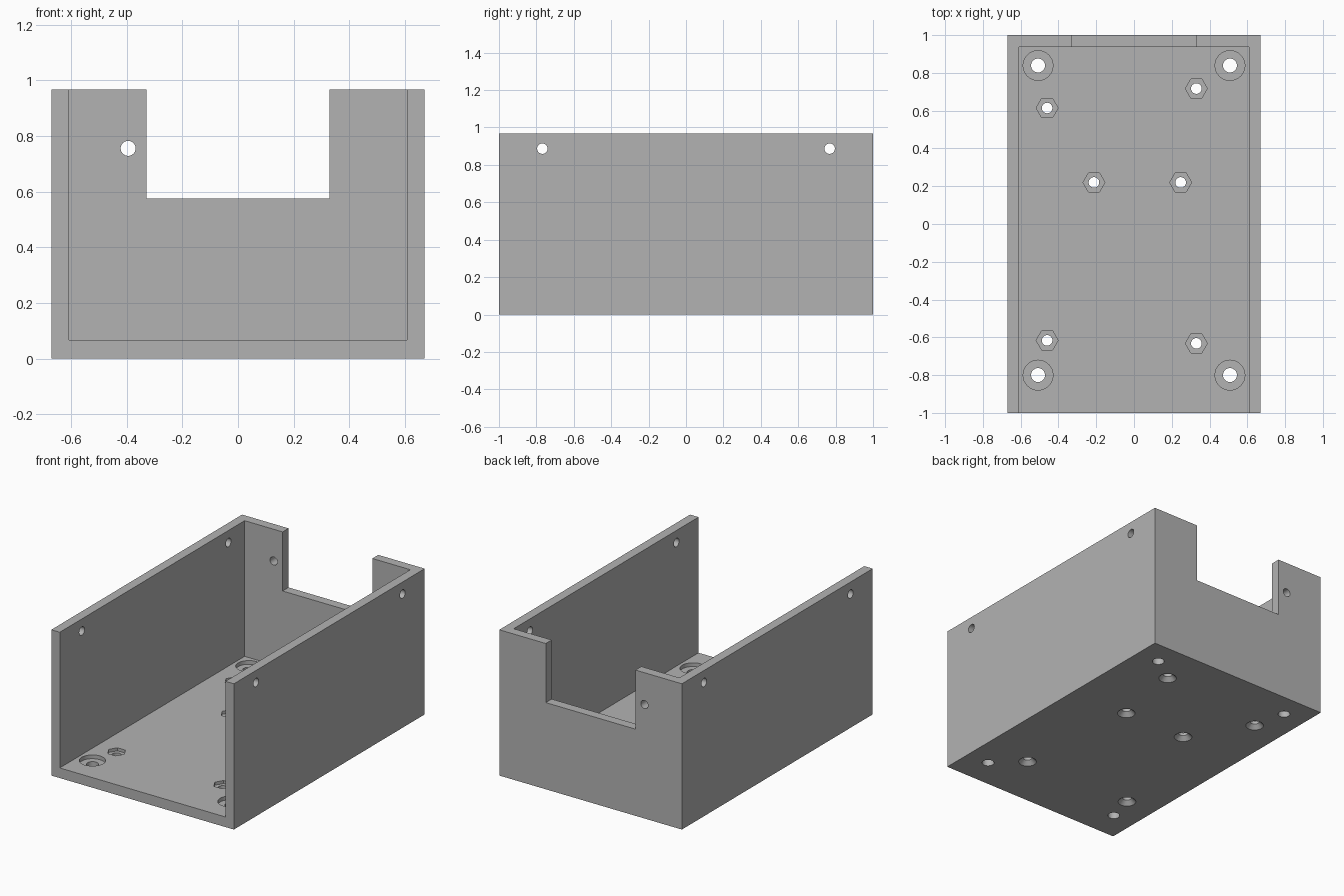
import bpy, math

if "Cube" in bpy.data.objects:
    bpy.data.objects.remove(bpy.data.objects["Cube"])

W, L, H = 0.67, 1.0, 0.967          # half width, half length, height
IN_X, IN_Y, FLOOR = 0.608, 0.938, 0.067

grey = bpy.data.materials.new("light_grey")
grey.diffuse_color = (0.45, 0.45, 0.45, 1)
grey.use_nodes = True
grey.node_tree.nodes["Principled BSDF"].inputs["Base Color"].default_value = grey.diffuse_color


def box(name, x0, x1, y0, y1, z0, z1):
    bpy.ops.mesh.primitive_cube_add(size=1, location=((x0 + x1) / 2, (y0 + y1) / 2, (z0 + z1) / 2))
    ob = bpy.context.object
    ob.name = name
    ob.scale = (x1 - x0, y1 - y0, z1 - z0)
    bpy.ops.object.transform_apply(location=True, rotation=True, scale=True)
    return ob


def cone(x, y, z, r_low, r_high, depth, sides=32, rot=(0, 0, 0)):
    bpy.ops.mesh.primitive_cone_add(vertices=sides, radius1=r_low, radius2=r_high, depth=depth,
                                    location=(x, y, z), rotation=rot)
    bpy.ops.object.transform_apply(location=True, rotation=True, scale=True)
    return bpy.context.object


def cut(target, cutter):
    mod = target.modifiers.new("cut", 'BOOLEAN')
    mod.operation, mod.solver, mod.object = 'DIFFERENCE', 'EXACT', cutter
    bpy.context.view_layer.objects.active = target
    bpy.ops.object.modifier_apply(modifier=mod.name)
    bpy.data.objects.remove(cutter, do_unlink=True)


# Tray: solid block, hollowed through the top and the front
tray = box("enclosure_tray", -W, W, -L, L, 0, H)
cut(tray, box("cavity", -IN_X, IN_X, -L - 0.1, IN_Y, FLOOR, H + 0.1))

# Wide notch in the back wall
cut(tray, box("back_notch", -0.329, 0.329, 0.85, 1.1, 0.575, H + 0.1))

# Cable hole in the back wall
cut(tray, cone(-0.395, 0.97, 0.756, 0.027, 0.027, 0.3, rot=(math.pi / 2, 0, 0)))

# Lid screw holes through both side walls
for y in (-0.768, 0.768):
    cut(tray, cone(0, y, 0.887, 0.028, 0.028, 2, rot=(0, math.pi / 2, 0)))

# Corner mounting holes with round counterbores in the floor
for x in (-0.508, 0.508):
    for y in (-0.80, 0.839):
        cut(tray, cone(x, y, 0.03, 0.037, 0.037, 0.3))
        cut(tray, cone(x, y, FLOOR - 0.025 + 0.05, 0.079, 0.079, 0.1))

# Board screw holes: hexagonal nut pocket above, countersink below
for x, y in ((-0.46, 0.614), (0.33, 0.717), (-0.212, 0.22),
             (0.247, 0.22), (-0.46, -0.616), (0.33, -0.632)):
    cut(tray, cone(x, y, 0.03, 0.028, 0.028, 0.3))
    cut(tray, cone(x, y, FLOOR - 0.02 + 0.05, 0.058, 0.058, 0.1, 6, (0, 0, math.pi / 6)))
    cut(tray, cone(x, y, 0.0085, 0.065, 0.028, 0.037))

# Flat walls with smooth bores
tray.data.materials.clear()
tray.data.materials.append(grey)
for p in tray.data.polygons:
    p.material_index = 0
bpy.ops.object.select_all(action='DESELECT')
tray.select_set(True)
bpy.context.view_layer.objects.active = tray
bpy.ops.object.shade_smooth_by_angle(angle=math.radians(30))
